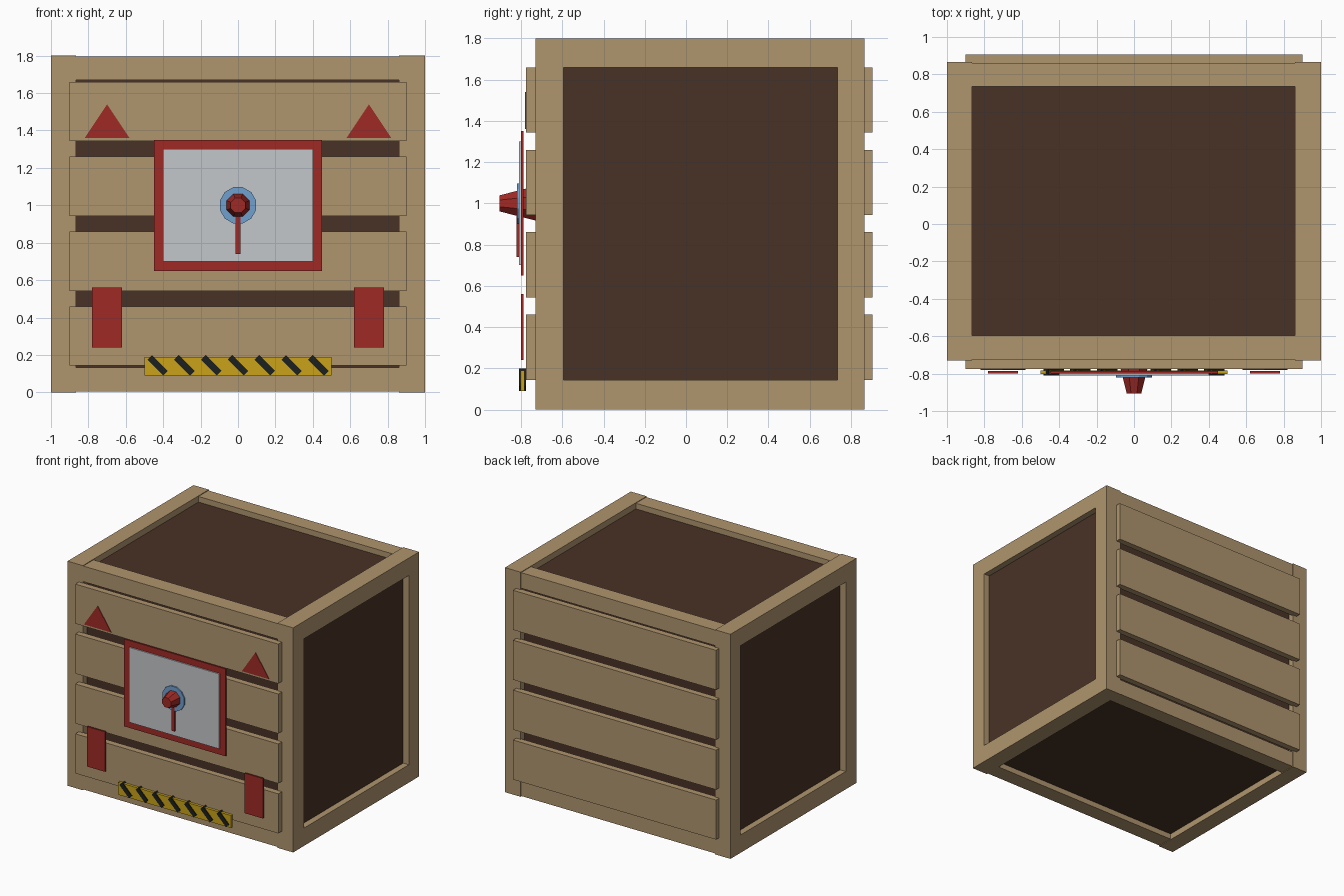
import bpy, bmesh
from math import cos, sin, pi, radians
from mathutils import Matrix

if "Cube" in bpy.data.objects:
    bpy.data.objects.remove(bpy.data.objects["Cube"])


def mat(name, rgb):
    m = bpy.data.materials.new(name)
    m.diffuse_color = (*rgb, 1)
    m.use_nodes = True
    m.node_tree.nodes["Principled BSDF"].inputs["Base Color"].default_value = m.diffuse_color
    return m


WOOD = mat("wood", (0.43, 0.30, 0.155))
DARK = mat("dark_wood", (0.066, 0.032, 0.019))
RED = mat("red", (0.35, 0.023, 0.019))
GREY = mat("plate_grey", (0.55, 0.57, 0.59))
BLUE = mat("blue", (0.16, 0.35, 0.61))
YELLOW = mat("yellow", (0.58, 0.36, 0.01))
BLACK = mat("black", (0.012, 0.014, 0.014))


def finish(name, bm, m):
    bmesh.ops.recalc_face_normals(bm, faces=bm.faces)
    me = bpy.data.meshes.new(name)
    bm.to_mesh(me)
    bm.free()
    me.materials.append(m)
    ob = bpy.data.objects.new(name, me)
    bpy.context.collection.objects.link(ob)
    return ob


def box(name, x, y, z, m, turn=0):
    """Box from (min, max) ranges, turned about its own y axis."""
    bm = bmesh.new()
    size = [r[1] - r[0] for r in (x, y, z)]
    mid = [(r[1] + r[0]) / 2 for r in (x, y, z)]
    mtx = Matrix.Translation(mid) @ Matrix.Rotation(turn, 4, 'Y') @ Matrix.Diagonal((*size, 1))
    bmesh.ops.create_cube(bm, size=1, matrix=mtx)
    return finish(name, bm, m)


def prism(name, front, back, y0, y1, m):
    """Solid between two x/z outlines at y0 (front) and y1 (back)."""
    bm = bmesh.new()
    a = [bm.verts.new((x, y0, z)) for x, z in front]
    b = [bm.verts.new((x, y1, z)) for x, z in back]
    bm.faces.new(a)
    bm.faces.new(b[::-1])
    n = len(a)
    for i in range(n):
        bm.faces.new((a[i], b[i], b[(i + 1) % n], a[(i + 1) % n]))
    return finish(name, bm, m)


def ring(r, n, cz=1.0):
    return [(r * cos(2 * pi * (i + 0.5) / n), cz + r * sin(2 * pi * (i + 0.5) / n)) for i in range(n)]


# Recessed dark body
box("inner_box", (-0.95, 0.95), (-0.68, 0.815), (0.05, 1.75), DARK)

# Frame: posts, cross rails and side rails
F, B = (-0.73, -0.595), (0.735, 0.865)
L, R = (-1.0, -0.865), (0.86, 1.0)
for side, x in (("left", L), ("right", R)):
    for end, y in (("front", F), ("back", B)):
        box(f"{side}_{end}_post", x, y, (0, 1.8), WOOD)
    for level, z in (("bottom", (0, 0.143)), ("top", (1.66, 1.8))):
        box(f"{side}_{level}_rail", x, (-0.60, 0.74), z, WOOD)
for end, y in (("front", (-0.725, -0.595)), ("back", (0.735, 0.86))):
    for level, z in (("bottom", (0.005, 0.132)), ("top", (1.67, 1.795))):
        box(f"{end}_{level}_rail", (-0.87, 0.87), y, z, WOOD)

# Four slats on front and back
for i in range(4):
    z = (0.143 + 0.4 * i, 0.46 + 0.4 * i)
    box(f"front_slat_{i + 1}", (-0.9, 0.9), (-0.775, -0.725), z, WOOD)
    box(f"back_slat_{i + 1}", (-0.9, 0.9), (0.855, 0.905), z, WOOD)

# Warning triangles and red tabs
for side, cx in (("left", -0.7), ("right", 0.7)):
    tri = [(cx - 0.12, 1.36), (cx + 0.12, 1.36), (cx, 1.54)]
    prism(f"{side}_triangle", tri, tri, -0.78, -0.77, RED)
    box(f"{side}_tab", (cx - 0.08, cx + 0.08), (-0.8, -0.787), (0.24, 0.56), RED)

# Sign with dial, cone knob and pointer
box("sign_border", (-0.45, 0.45), (-0.8, -0.787), (0.65, 1.35), RED)
box("sign_plate", (-0.4, 0.4), (-0.81, -0.798), (0.7, 1.3), GREY)
prism("dial", ring(0.1, 12), ring(0.1, 12), -0.82, -0.805, BLUE)
prism("knob", ring(0.042, 8), ring(0.09, 8), -0.905, -0.73, RED)
box("pointer", (-0.013, 0.013), (-0.822, -0.808), (0.74, 0.97), RED)

# Hazard strip with slanted stripes
box("hazard_strip", (-0.5, 0.5), (-0.803, -0.782), (0.09, 0.19), YELLOW)
for i in range(7):
    cx = -0.43 + 0.1433 * i
    box(f"hazard_stripe_{i + 1}", (cx - 0.06, cx + 0.06), (-0.81, -0.775),
        (0.127, 0.162), BLACK, radians(45))
